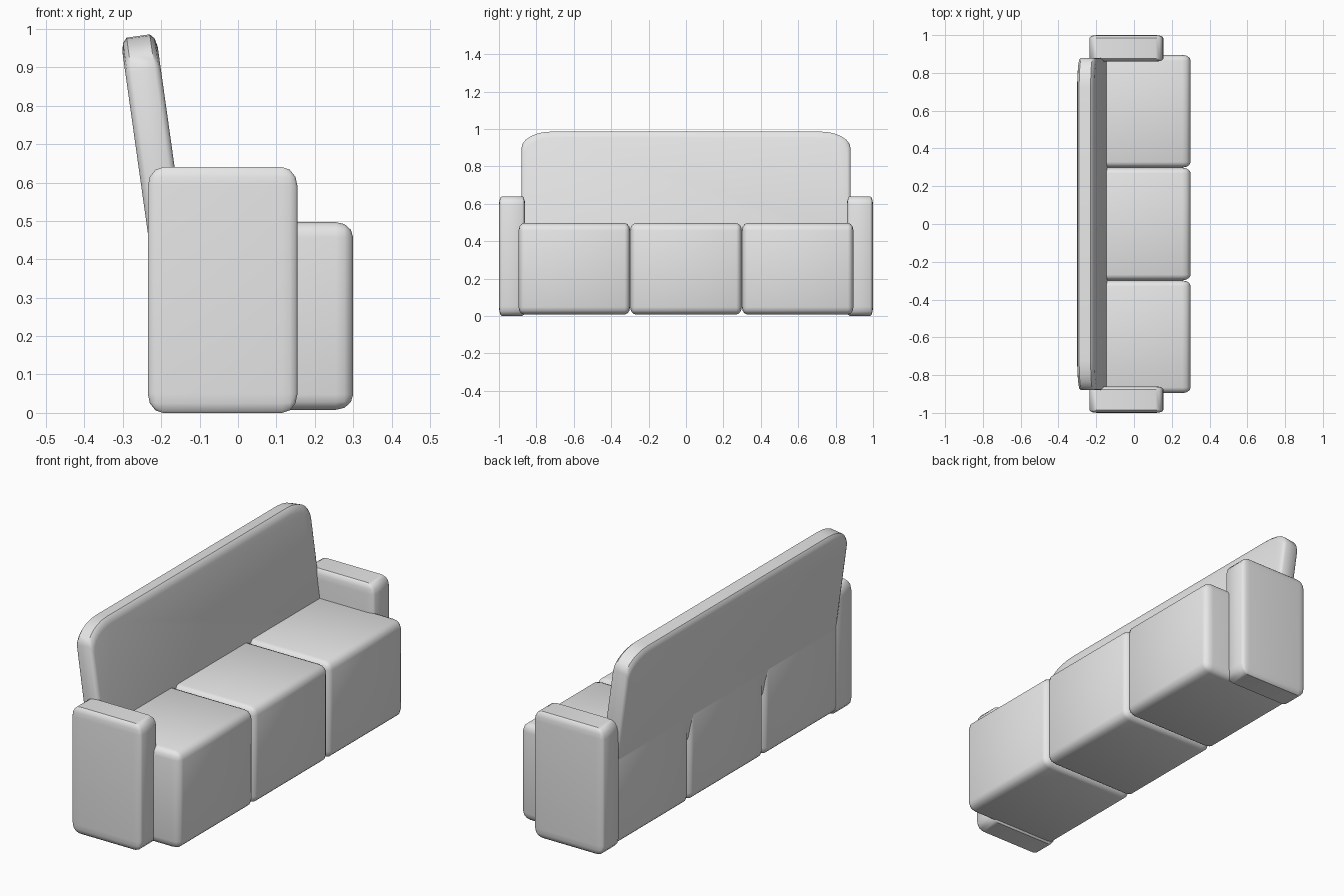
import bpy, bmesh, math
from mathutils import Matrix

cube = bpy.data.objects.get("Cube")
if cube:
    bpy.data.objects.remove(cube, do_unlink=True)

# Upholstery material
fabric = bpy.data.materials.new("light grey fabric")
fabric.use_nodes = True
grey = (0.8, 0.8, 0.8, 1)
fabric.diffuse_color = grey
fabric.node_tree.nodes["Principled BSDF"].inputs["Base Color"].default_value = grey


def finish(bm, name, angle):
    bmesh.ops.recalc_face_normals(bm, faces=bm.faces)
    mesh = bpy.data.meshes.new(name)
    bm.to_mesh(mesh)
    bm.free()
    mesh.materials.append(fabric)
    obj = bpy.data.objects.new(name, mesh)
    bpy.context.collection.objects.link(obj)
    bpy.ops.object.select_all(action='DESELECT')
    obj.select_set(True)
    bpy.context.view_layer.objects.active = obj
    bpy.ops.object.shade_smooth_by_angle(angle=math.radians(angle))
    return obj


def padded_box(name, low, high, radii):
    """Rounded box with a separate edge radius along each axis."""
    bm = bmesh.new()
    bmesh.ops.create_cube(bm, size=2)
    bmesh.ops.bevel(bm, geom=bm.edges[:], offset=0.5, segments=3,
                    profile=0.5, affect='EDGES')
    for v in bm.verts:
        for i in range(3):
            half = (high[i] - low[i]) / 2
            inset = radii[i] * (1 - abs(v.co[i])) / 0.5
            # Stretch the flat middle so only the border is rounded
            v.co[i] = (low[i] + high[i]) / 2 + math.copysign(half - inset, v.co[i])
    return finish(bm, name, 40)


# Armrests
for side, name in ((-1, "right_armrest"), (1, "left_armrest")):
    y0, y1 = sorted((side * 0.86, side * 1.0))
    padded_box(name, (-0.235, y0, 0), (0.155, y1, 0.64), (0.04, 0.015, 0.05))

# Three seat blocks
width = 0.597
for i, name in enumerate(("right_seat", "middle_seat", "left_seat")):
    y = (i - 1) * width
    padded_box(name, (-0.231, y - width / 2, 0.008), (0.3, y + width / 2, 0.497),
               (0.045, 0.03, 0.04))


# Backrest: rounded panel built from stacked outlines, leaning back
def outline(bm, x, dy, dz):
    half_w, half_h, ry, rz = 0.88 - dy, 0.345 - dz, 0.16, 0.09
    loop = []
    for quarter, (sy, sz) in enumerate(((1, 1), (-1, 1), (-1, -1), (1, -1))):
        for step in range(7):
            a = math.pi / 2 * (quarter + step / 6)
            loop.append(bm.verts.new((x, sy * (half_w - ry) + ry * math.cos(a),
                                      sz * (half_h - rz) + rz * math.sin(a))))
    return loop


bm = bmesh.new()
t = 0.0465
layers = [(-t, 0.016, 0.035), (-t + 0.005, 0.005, 0.012), (-t + 0.016, 0, 0),
          (t - 0.016, 0, 0), (t - 0.005, 0.005, 0.012), (t, 0.016, 0.035)]
loops = [outline(bm, *layer) for layer in layers]
bm.faces.new(loops[0])
bm.faces.new(loops[-1])
for a, b in zip(loops, loops[1:]):
    for k in range(len(a)):
        n = (k + 1) % len(a)
        bm.faces.new((a[k], a[n], b[n], b[k]))
bm.transform(Matrix.Translation((-0.212, 0, 0.64)) @ Matrix.Rotation(math.radians(-8), 4, 'Y'))
finish(bm, "backrest", 40)
